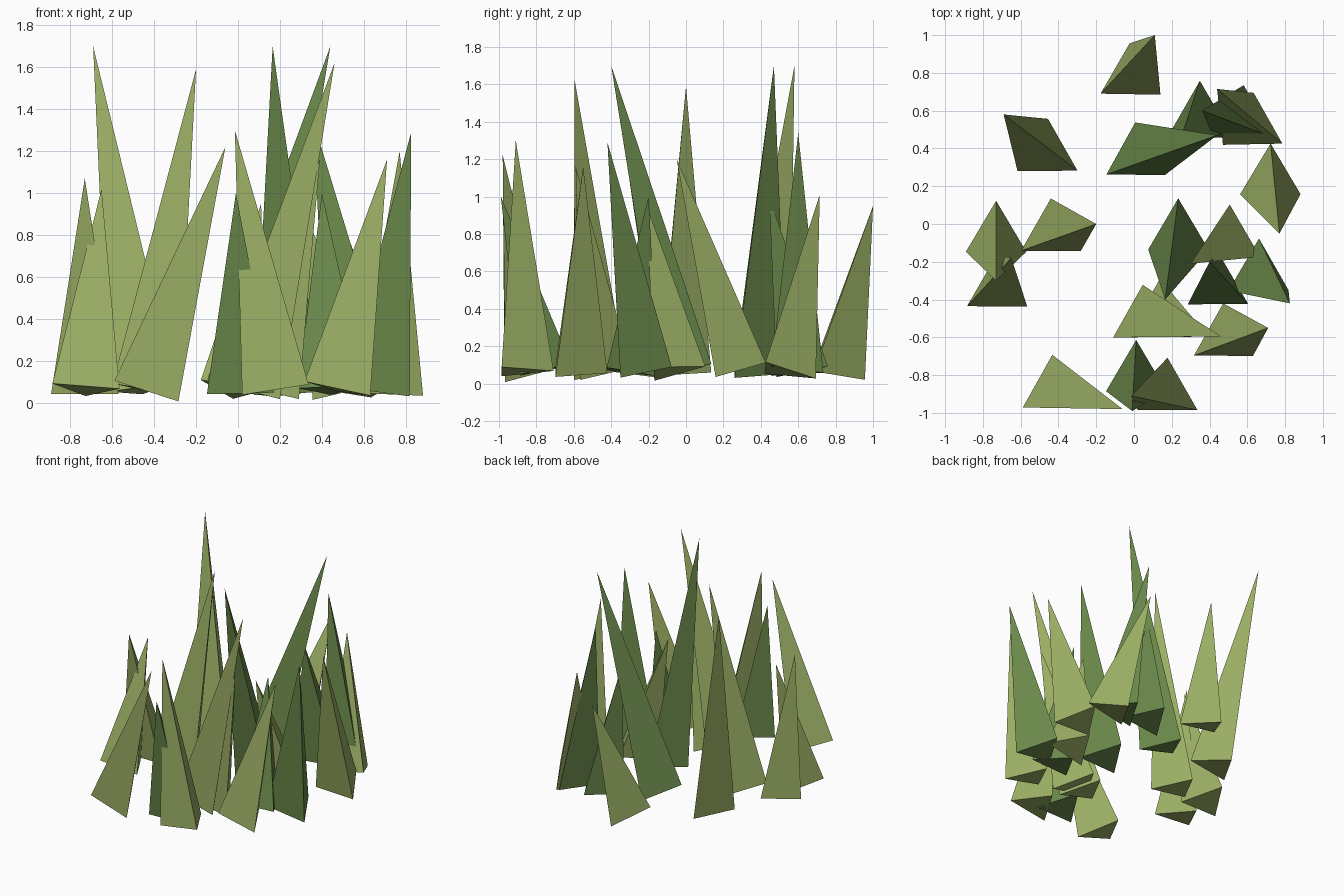
import bpy
import bmesh
import math
from mathutils import Vector

if "Cube" in bpy.data.objects:
    bpy.data.objects.remove(bpy.data.objects["Cube"])

RADIUS = 0.185   # size of every triangular blade foot
BASE_Z = 0.065   # height of the foot centres


def material(name, rgb):
    m = bpy.data.materials.new(name)
    m.diffuse_color = (*rgb, 1)
    m.use_nodes = True
    m.node_tree.nodes["Principled BSDF"].inputs["Base Color"].default_value = m.diffuse_color
    return m


olive = material("olive_grass", (0.33, 0.43, 0.13))
green = material("green_grass", (0.145, 0.25, 0.07))


def blade(name, cx, cy, ax, ay, az, mat):
    """Three-sided spike: foot centre (cx, cy), tip (ax, ay, az)."""
    foot = Vector((cx, cy, BASE_Z))
    axis = Vector((ax, ay, az)) - foot
    turn = Vector((0, 0, 1)).rotation_difference(axis)
    bm = bmesh.new()
    ring = []
    for deg in (90, 210, 330):
        a = math.radians(deg)
        p = Vector((RADIUS * math.cos(a), RADIUS * math.sin(a), 0))
        ring.append(bm.verts.new(foot + turn @ p))
    tip = bm.verts.new(foot + axis)
    bm.faces.new(ring[::-1])
    for i in range(3):
        bm.faces.new((ring[i], ring[(i + 1) % 3], tip))
    me = bpy.data.meshes.new(name)
    bm.to_mesh(me)
    bm.free()
    me.materials.append(mat)
    bpy.context.collection.objects.link(bpy.data.objects.new(name, me))


# Olive blades: foot x, foot y, tip x, tip y, tip z
olive_blades = [
    (-0.02, 0.777, 0.11, 1.00, 0.95),
    (-0.457, 0.373, -0.69, 0.58, 1.70),
    (-0.73, -0.057, -0.73, -0.30, 1.07),
    (-0.725, -0.345, -0.65, -0.18, 1.02),
    (-0.44, -0.05, -0.20, 0.00, 1.59),
    (-0.435, -0.877, -0.06, -0.98, 1.22),
    (0.178, -0.893, -0.015, -0.91, 1.30),
    (0.045, -0.507, 0.46, -0.595, 1.62),
    (0.473, -0.605, 0.71, -0.55, 1.16),
    (0.135, -0.475, 0.39, -0.59, 1.16),
    (0.51, -0.08, 0.30, -0.21, 0.95),
    (0.63, 0.513, 0.44, 0.715, 1.01),
    (0.722, 0.247, 0.77, -0.05, 1.20),
]

# Green blades
green_blades = [
    (0.012, -0.795, -0.01, -0.99, 1.00),
    (0.235, -0.045, 0.165, -0.40, 1.70),
    (0.445, -0.333, 0.40, -0.20, 1.00),
    (0.008, 0.353, 0.44, 0.47, 1.70),
    (0.35, 0.575, 0.245, 0.445, 1.00),
    (0.66, -0.26, 0.825, -0.42, 1.29),
    (0.58, 0.55, 0.36, 0.60, 1.34),
]

for label, blades, mat in (("olive_blade", olive_blades, olive),
                           ("green_blade", green_blades, green)):
    for n, b in enumerate(blades, 1):
        blade(f"{label}_{n}", *b, mat)
